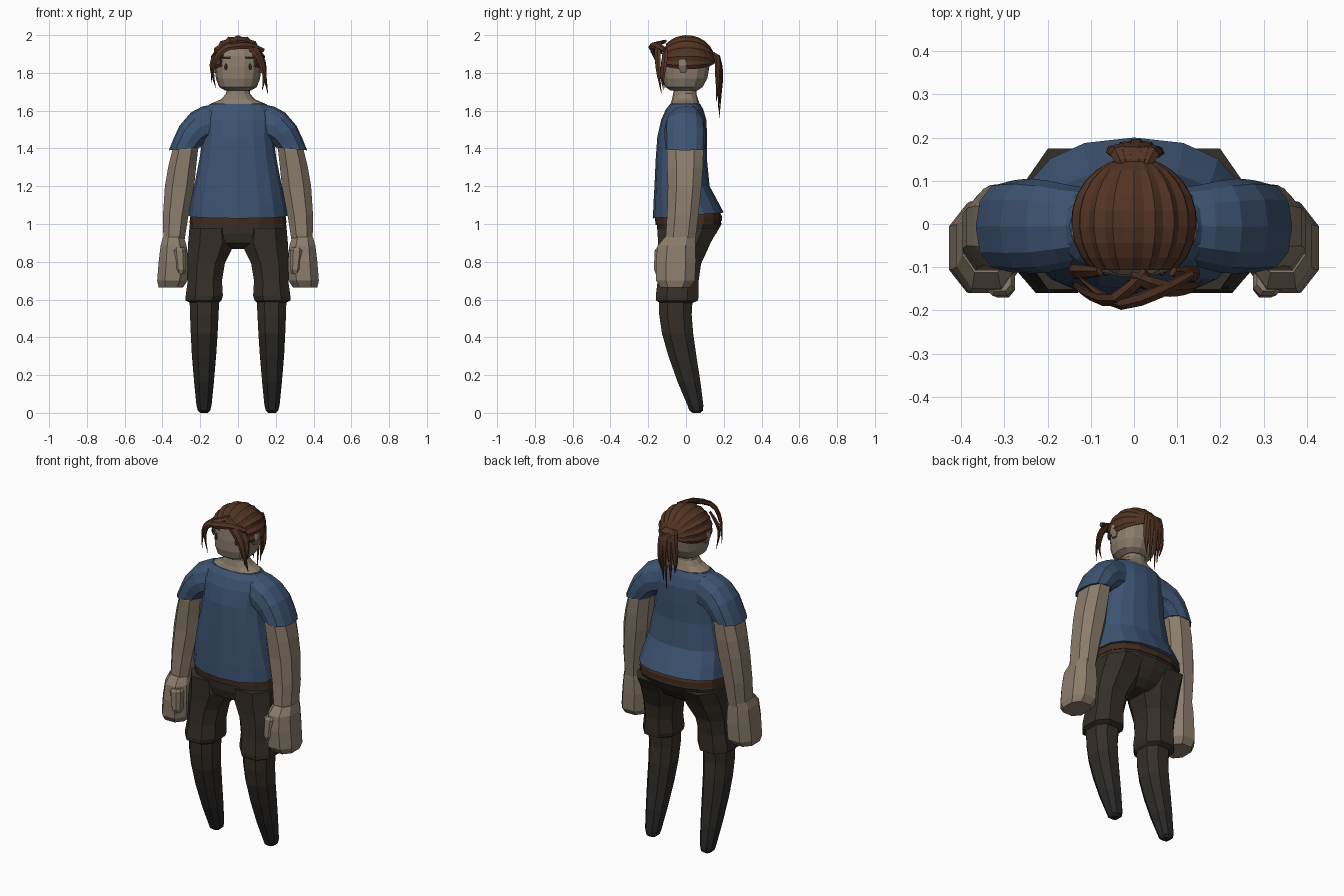
import bpy, bmesh
from math import sin, cos, pi, radians
from mathutils import Vector


def material(name, r, g, b):
    m = bpy.data.materials.new(name)
    m.diffuse_color = (r, g, b, 1)
    return m


SKIN = material("skin", .26, .205, .15)
SHIRT = material("shirt_blue", .047, .088, .17)
HAIR = material("hair_brown", .085, .034, .018)
CLOTH = material("trouser_brown", .036, .028, .021)
BELT = material("belt_brown", .055, .024, .013)
SHIN = [material("legging_%d" % i, *c) for i, c in enumerate(
    [(.036, .029, .022), (.028, .025, .021), (.020, .021, .020)])]
DARK = material("eye_brown", .06, .045, .035)


def finish(bm, name, mats, mirror=False):
    bmesh.ops.recalc_face_normals(bm, faces=bm.faces)
    me = bpy.data.meshes.new(name)
    bm.to_mesh(me)
    bm.free()
    for m in mats if isinstance(mats, list) else [mats]:
        me.materials.append(m)
    ob = bpy.data.objects.new(name, me)
    bpy.context.collection.objects.link(ob)
    if mirror:
        ob.modifiers.new("mirror", 'MIRROR').use_mirror_merge = False
    return ob


def skin_rings(bm, rings, caps=True):
    """Bridge successive closed vertex rings with quads."""
    rings = [[bm.verts.new(p) for p in r] for r in rings]
    n = len(rings[0])
    for k, (a, b) in enumerate(zip(rings, rings[1:])):
        for i in range(n):
            f = bm.faces.new((a[i], a[(i + 1) % n], b[(i + 1) % n], b[i]))
            f.material_index = 0
            f.tag = False
    if caps:
        bm.faces.new(rings[0])
        bm.faces.new(rings[-1])


def loft(name, mat, rings, n=8, e=2.4, mirror=False, caps=True):
    """Each ring: inner (x, z), outer (x, z), front y, back y, optional back lift."""
    bm = bmesh.new()
    out = []
    for xa, za, xb, zb, y0, y1, *dz in rings:
        lift = dz[0] if dz else 0
        pts = []
        for i in range(n):
            a = 2 * pi * (i + .5 * (n == 8)) / n
            k = 1 / cos(pi / 8) if n == 8 else 1
            c, s = (min(1, k * abs(v) ** (2 / e)) * (1 if v > 0 else -1) for v in (cos(a), sin(a)))
            pts.append(((xa + xb) / 2 + c * (xb - xa) / 2, (y0 + y1) / 2 + s * (y1 - y0) / 2,
                        (za + zb) / 2 + c * (zb - za) / 2 + s * lift))
        out.append(pts)
    skin_rings(bm, out, caps)
    return finish(bm, name, mat, mirror)


def upright(rows):
    """(z, x0, x1, y0, y1) rows to horizontal rings."""
    return [(x0, z, x1, z, *r) for z, x0, x1, *r in rows]


def centred(rows):
    """(z, half width, y0, y1) rows to horizontal rings."""
    return [(-w, z, w, z, *r) for z, w, *r in rows]


# Shirt body and sleeves
loft("shirt_body", SHIRT, centred([
    (1.045, .262, -.175, .20, .015), (1.12, .25, -.172, .163, .01), (1.2, .232, -.167, .125),
    (1.35, .203, -.16, .11), (1.46, .187, -.152, .112), (1.55, .19, -.132, .108),
    (1.605, .18, -.108, .092), (1.635, .15, -.085, .075)]), n=16, e=2.3)
loft("sleeves", SHIRT, [
    (.05, 1.46, .12, 1.635, -.085, .08), (.11, 1.44, .19, 1.622, -.10, .09),
    (.145, 1.44, .25, 1.59, -.112, .10), (.165, 1.435, .31, 1.52, -.115, .105),
    (.19, 1.415, .342, 1.45, -.112, .103), (.20, 1.405, .366, 1.39, -.112, .10)],
    n=12, mirror=True)

# Neck and head
loft("neck", SKIN, centred([
    (1.60, .145, -.085, .075), (1.638, .142, -.082, .072), (1.66, .09, -.074, .064),
    (1.69, .063, -.068, .055), (1.76, .056, -.06, .055)]), n=12)
loft("head", SKIN, centred([
    (1.708, .07, -.085, .065), (1.725, .10, -.112, .09), (1.77, .117, -.124, .115),
    (1.83, .123, -.125, .126), (1.89, .121, -.12, .126), (1.94, .095, -.095, .10),
    (1.965, .04, -.045, .05)]), n=14)
loft("ears", SKIN, upright([(1.80, .115, .13, -.03, 0), (1.84, .11, .146, -.04, .01),
                            (1.87, .115, .14, -.035, .005)]), mirror=True)
loft("eyes", DARK, upright([(1.815, .061, .069, -.117, -.10), (1.83, .056, .074, -.119, -.10),
                            (1.85, .061, .069, -.117, -.10)]), mirror=True)
loft("eyebrows", DARK, [(.04, 1.886, .04, 1.876, -.12, -.10),
                        (.085, 1.882, .085, 1.876, -.108, -.09)], mirror=True)

# Arms, hands and thumbs
loft("arms", SKIN, upright([
    (1.45, .20, .325, -.095, .085), (1.39, .212, .348, -.102, .092), (1.3, .222, .37, -.10, .09),
    (1.2, .232, .387, -.096, .082), (1.05, .262, .397, -.10, .066), (.90, .285, .395, -.11, .048)]),
    mirror=True)
loft("hands", SKIN, upright([
    (.93, .287, .397, -.112, .047), (.885, .272, .41, -.15, .05), (.80, .264, .42, -.16, .052),
    (.70, .268, .428, -.158, .047), (.665, .29, .42, -.135, .02)]), mirror=True)
loft("thumbs", SKIN, upright([
    (.875, .285, .335, -.155, -.10), (.86, .275, .345, -.166, -.10),
    (.76, .275, .33, -.17, -.10), (.735, .285, .32, -.16, -.10)]), mirror=True)

# Trousers, waistband and leggings
loft("trouser_seat", CLOTH, centred([
    (1.07, .245, -.155, .175), (1.0, .255, -.155, .188), (.95, .26, -.15, .16),
    (.90, .20, -.135, .12), (.868, .07, -.08, .075)]), n=16)
loft("waistband", BELT, centred([
    (1.08, .243, -.162, .17), (1.04, .253, -.164, .19), (1.005, .257, -.162, .19, .01)]), n=16)
loft("trouser_legs", CLOTH, upright([
    (.98, .03, .257, -.152, .175), (.90, .02, .264, -.148, .13), (.85, .04, .267, -.145, .108),
    (.79, .07, .267, -.145, .08), (.70, .085, .266, -.15, .067), (.62, .08, .277, -.16, .066),
    (.595, .088, .277, -.158, .064), (.58, .105, .25, -.135, .03)]), mirror=True)
legs = loft("leggings", SHIN, upright([
    (.62, .098, .257, -.145, .036), (.52, .103, .254, -.142, .03), (.42, .108, .25, -.127, .038),
    (.30, .116, .244, -.093, .055), (.16, .128, .232, -.043, .077), (.04, .14, .22, .008, .092),
    (.012, .147, .213, .018, .09), (0, .16, .20, .035, .075)]), mirror=True)
for f in legs.data.polygons:
    f.material_index = 0 if f.center.z > .4 else 1 if f.center.z > .2 else 2

# Hair cap: meridians swept back to the ponytail, with stepped strand ridges
bm = bmesh.new()
strands, steps, sweep = 11, 9, radians(108)
rows = []
for i in range(steps + 1):
    t = radians(42 + (172 - 42) * i / steps)
    row = []
    for j in range(strands * 2 + 1):
        a = -sweep + 2 * sweep * j / (strands * 2)
        k = 1.0 if j % 2 else .94
        row.append(bm.verts.new((k * .147 * sin(t) * sin(a), .005 - .15 * cos(t),
                                 1.86 + k * .14 * sin(t) * cos(a))))
    rows.append(row)
for a, b in zip(rows, rows[1:]):
    for j in range(len(a) - 1):
        bm.faces.new((a[j], a[j + 1], b[j + 1], b[j]))
cap = finish(bm, "hair_cap", HAIR)
sol = cap.modifiers.new("thickness", 'SOLIDIFY')
sol.thickness, sol.offset = .012, -1


def lock(name, path, width, thick=.012):
    """Flat tapering lock of hair, lying against the head."""
    pts = [Vector(p) for p in path]
    # subdivide by Catmull-Rom for a smoother bend
    ext = [2 * pts[0] - pts[1]] + pts + [2 * pts[-1] - pts[-2]]
    fine = []
    for p0, p1, p2, p3 in zip(ext, ext[1:], ext[2:], ext[3:]):
        for u in (0, .5):
            fine.append(.5 * (2 * p1 + (p2 - p0) * u + (2 * p0 - 5 * p1 + 4 * p2 - p3) * u * u
                              + (3 * p1 - p0 - 3 * p2 + p3) * u ** 3))
    fine.append(pts[-1])
    rings, last = [], len(fine) - 1
    for i, p in enumerate(fine):
        t = (fine[min(i + 1, last)] - fine[max(i - 1, 0)]).normalized()
        nrm = p - Vector((0, 0, 1.84))
        nrm = (nrm - t * nrm.dot(t)).normalized()
        side = t.cross(nrm)
        f = i / last
        k = max(.06, (.6 + 1.6 * f) if f < .25 else 1 - ((f - .25) / .75) ** 1.8)
        rings.append([p + side * width * k * cos(q * pi / 3) + nrm * thick * k * sin(q * pi / 3)
                      for q in range(6)])
    b = bmesh.new()
    skin_rings(b, rings)
    finish(b, name, HAIR)


# Swept fringe and face-framing locks
lock("fringe_left", [(.03, -.11, 1.965), (-.04, -.175, 1.945), (-.10, -.165, 1.905),
                     (-.132, -.145, 1.84), (-.142, -.135, 1.75)], .024)
lock("fringe_across", [(.135, -.115, 1.92), (.06, -.155, 1.945), (-.03, -.185, 1.94),
                       (-.09, -.155, 1.925), (-.14, -.11, 1.89)], .022, .014)
lock("fringe_right", [(-.01, -.12, 1.965), (.07, -.15, 1.94), (.12, -.15, 1.87),
                      (.14, -.145, 1.79), (.158, -.13, 1.69)], .027)
lock("side_lock_right", [(.09, -.11, 1.93), (.132, -.115, 1.86), (.14, -.125, 1.78),
                         (.128, -.12, 1.71)], .022)
lock("side_lock_left", [(-.08, -.11, 1.935), (-.13, -.11, 1.87), (-.137, -.115, 1.81),
                        (-.118, -.115, 1.72)], .022)

# Ponytail
for i, (x, y, end) in enumerate([(-.045, .17, 1.66), (-.02, .178, 1.61), (.005, .184, 1.56),
                                 (.03, .178, 1.6), (.05, .168, 1.65)]):
    lock("ponytail_lock_%d" % i, [(x * .4, .125, 1.90), (x * .7, .165, 1.885), (x, y, 1.80),
                                  (x * 1.1, y, 1.72), (x * .9, y - .008, end)], .024, .017)
